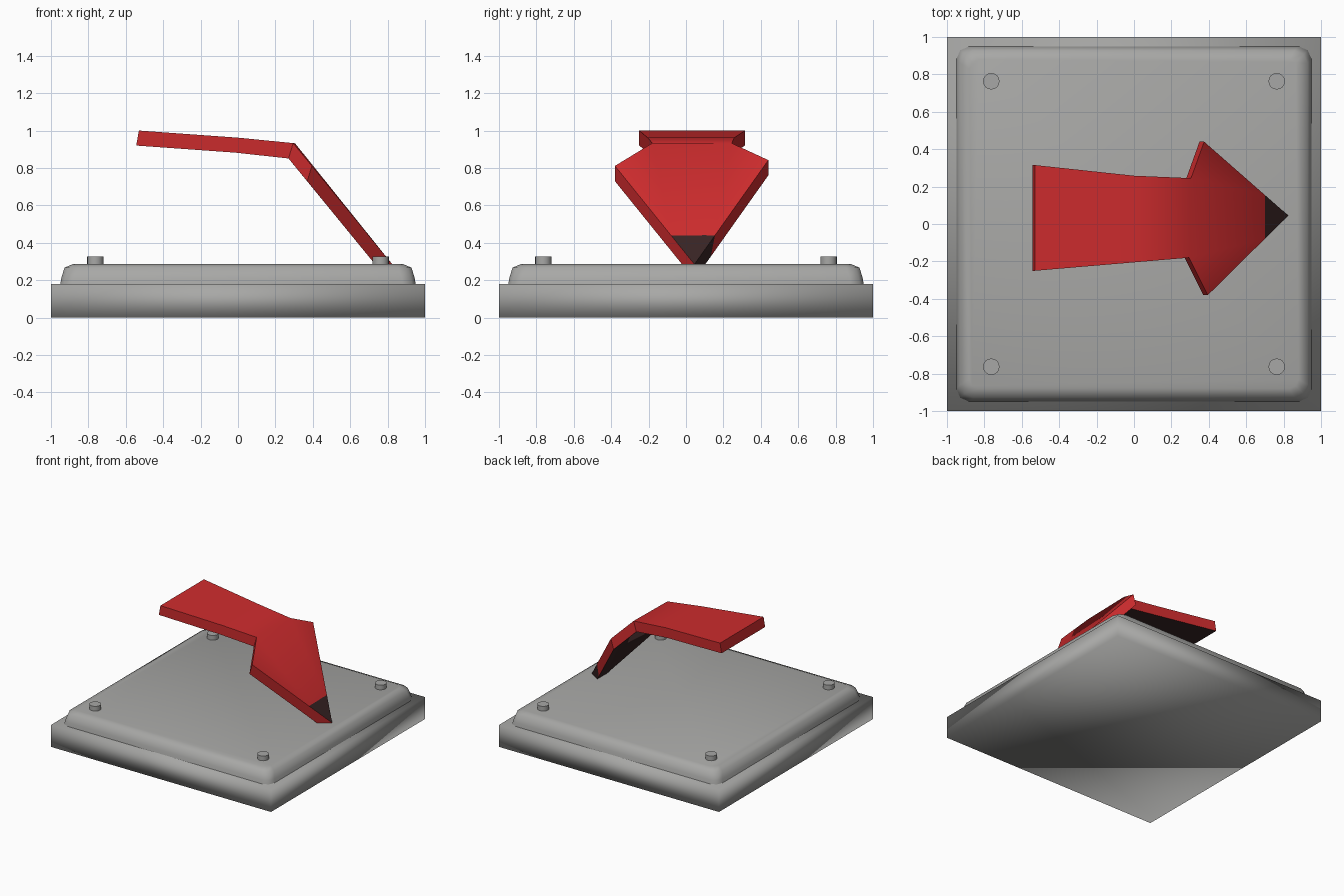
import bpy, bmesh
from mathutils import Vector

if "Cube" in bpy.data.objects:
    bpy.data.objects.remove(bpy.data.objects["Cube"])


def material(name, color):
    m = bpy.data.materials.new(name)
    m.diffuse_color = (*color, 1)
    m.use_nodes = True
    m.node_tree.nodes["Principled BSDF"].inputs["Base Color"].default_value = m.diffuse_color
    return m


grey = material("stone grey", (0.39, 0.39, 0.38))
red = material("signal red", (0.62, 0.025, 0.027))
dark = material("dark brown", (0.04, 0.018, 0.018))


def finish(bm, name, mats, smooth):
    me = bpy.data.meshes.new(name)
    bm.to_mesh(me)
    bm.free()
    for m in mats:
        me.materials.append(m)
    ob = bpy.data.objects.new(name, me)
    bpy.context.collection.objects.link(ob)
    bpy.ops.object.select_all(action='DESELECT')
    ob.select_set(True)
    bpy.context.view_layer.objects.active = ob
    bpy.ops.object.shade_smooth_by_angle(angle=smooth)
    return ob


def loft(name, rings, smooth):
    """Square rings with clipped corners: (half size, corner cut, height)."""
    bm = bmesh.new()
    loops = []
    for h, c, z in rings:
        k = h - c
        if c:
            mid = h - c * 0.3
            quarter = [(h, k), (mid, mid), (k, h)]
        else:
            quarter = [(h, h)]
        pts = []
        for _ in range(4):
            pts += quarter
            quarter = [(-y, x) for x, y in quarter]
        loops.append([bm.verts.new((x, y, z)) for x, y in pts])
    n = len(loops[0])
    for a, b in zip(loops, loops[1:]):
        for i in range(n):
            j = (i + 1) % n
            bm.faces.new((a[i], a[j], b[j], b[i]))
    bm.faces.new(loops[0][::-1])
    bm.faces.new(loops[-1])
    return finish(bm, name, [grey], smooth)


# Base slab and the rounded plate on it, both shaded soft
loft("base_slab", [(1, 0, 0), (1, 0, 0.18)], 3.1)
loft("top_plate", [(0.95, 0.07, 0.18), (0.945, 0.07, 0.21),
                   (0.928, 0.07, 0.267), (0.88, 0.05, 0.287)], 1.2)

# Four corner studs
for sx in (-1, 1):
    for sy in (-1, 1):
        bm = bmesh.new()
        bmesh.ops.create_cone(bm, cap_ends=True, segments=16, radius1=0.044,
                              radius2=0.044, depth=0.065)
        bmesh.ops.translate(bm, verts=bm.verts,
                            vec=(sx * 0.763, sy * 0.763, 0.293))
        finish(bm, "corner_stud", [grey], 0.6)


# Bent arrow: upper outline, each point with the step to its lower twin
def slope(x):
    return 0.935 - (x - 0.30) * 1.238


tail, head = (-0.014, 0, -0.08), (-0.025, 0, -0.082)
outline = [
    ((-0.53, -0.25, 1.0), tail), ((0, -0.205, 0.962), tail),
    ((0.295, -0.18, 0.933), head), ((0.395, -0.38, slope(0.4)), head),
    ((0.825, 0.045, slope(0.825)), head),
    ((0.375, 0.44, slope(0.375)), head), ((0.305, 0.245, 0.932), head),
    ((0, 0.258, 0.962), tail), ((-0.53, 0.315, 1.0), tail)]
bm = bmesh.new()
top = [bm.verts.new(p) for p, d in outline]
low = [bm.verts.new(Vector(p) + Vector(d)) for p, d in outline]
for v in (top, low):
    for ids in ((0, 1, 7, 8), (1, 2, 6, 7), (2, 4, 6), (2, 3, 4), (4, 5, 6)):
        bm.faces.new([v[i] for i in ids])
for i in range(9):
    j = (i + 1) % 9
    bm.faces.new((top[i], top[j], low[j], low[i]))
bmesh.ops.recalc_face_normals(bm, faces=bm.faces)

# Dark underside and dark tip on the arrow
bmesh.ops.bisect_plane(bm, geom=bm.verts[:] + bm.edges[:] + bm.faces[:],
                       plane_co=(0.70, 0, 0), plane_no=(1, 0, 0))
bm.normal_update()
for f in bm.faces:
    under = f.normal.z < -0.4 and f.normal.x < 0.3 and abs(f.normal.y) < 0.4
    tip = f.calc_center_median().x > 0.70 and f.normal.y > -0.4
    f.material_index = int(under or tip)
finish(bm, "bent_arrow", [red, dark], 1.0)
